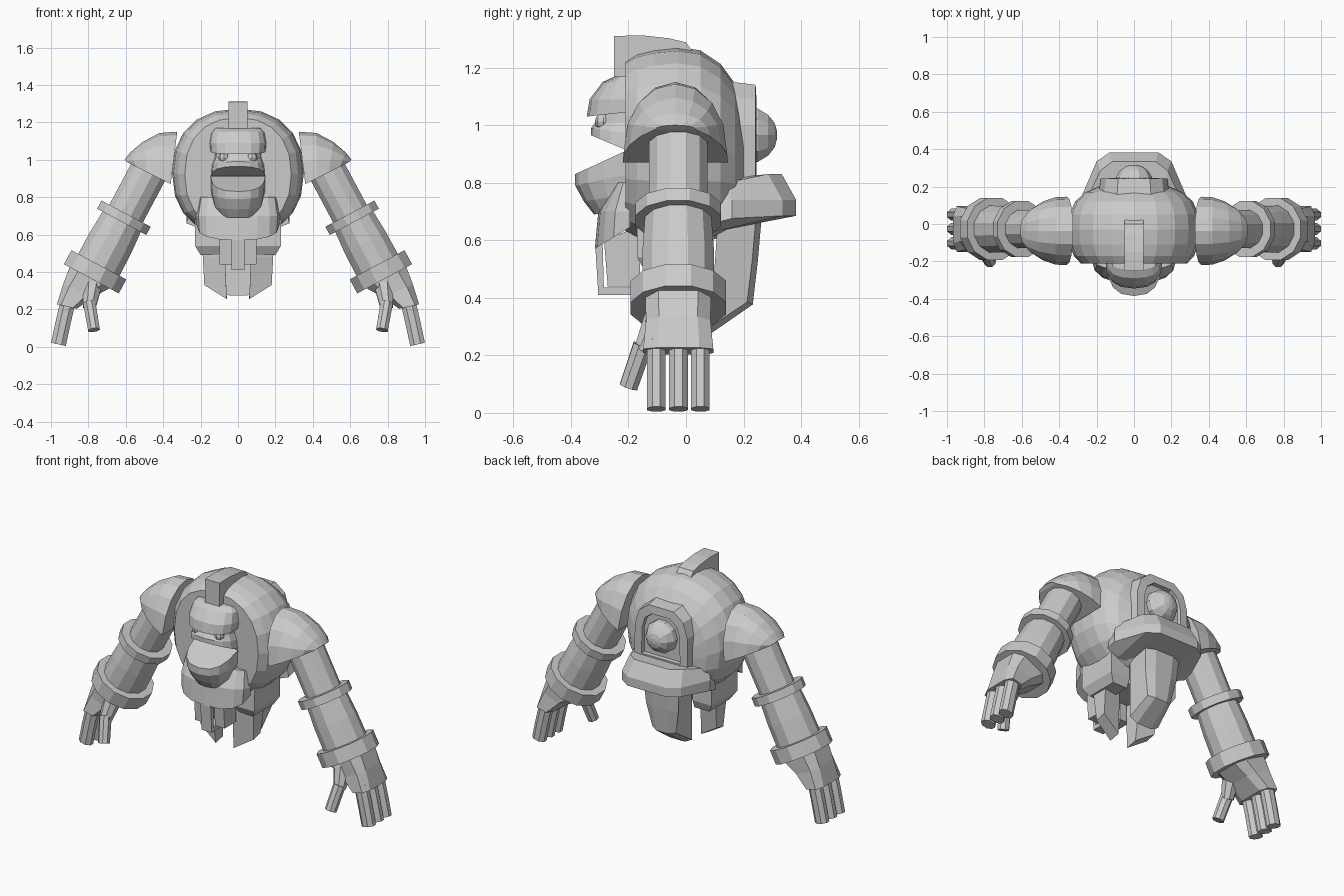
import bpy, bmesh, math
from mathutils import Vector

if "Cube" in bpy.data.objects:
    bpy.data.objects.remove(bpy.data.objects["Cube"])

grey = bpy.data.materials.new("plain grey")
grey.diffuse_color = (0.6, 0.6, 0.6, 1)
grey.use_nodes = True
grey.node_tree.nodes["Principled BSDF"].inputs["Base Color"].default_value = grey.diffuse_color


def spow(v, e):
    return math.copysign(abs(v) ** e, v)


def loft(name, rings, mirror=False):
    """Skin a stack of equal-length closed rings and cap both ends."""
    bm = bmesh.new()
    vs = [[bm.verts.new(p) for p in r] for r in rings]
    n = len(vs[0])
    for a, b in zip(vs, vs[1:]):
        for i in range(n):
            j = (i + 1) % n
            bm.faces.new((a[i], a[j], b[j], b[i]))
    bm.faces.new(vs[0])
    bm.faces.new(vs[-1])
    bmesh.ops.recalc_face_normals(bm, faces=bm.faces)
    me = bpy.data.meshes.new(name)
    bm.to_mesh(me)
    bm.free()
    me.materials.append(grey)
    ob = bpy.data.objects.new(name, me)
    bpy.context.collection.objects.link(ob)
    if mirror:
        ob.modifiers.new("mirror", 'MIRROR').use_mirror_merge = False
    return ob


def slab(name, yz, x0, x1, mirror=False):
    """Side profile extruded across x."""
    return loft(name, [[(x, y, z) for y, z in yz] for x in (x0, x1)], mirror)


def box_ring(x0, x1, y0, y1, z):
    return [(x0, y0, z), (x1, y0, z), (x1, y1, z), (x0, y1, z)]


def tube(name, stations, n=10, mirror=True, flat=1.0):
    """Round limb through (point, radius) stations, with shared direction."""
    d = (Vector(stations[-1][0]) - Vector(stations[0][0])).normalized()
    v = Vector((0, 1, 0))
    u = d.cross(v).normalized()
    v = u.cross(d)
    ang = [2 * math.pi * (i + 0.5) / n for i in range(n)]
    return loft(name, [[Vector(p) + u * (r * flat * math.cos(a)) + v * (r * math.sin(a))
                        for a in ang] for p, r in stations], mirror)


def bulge(name, levels, yb, n=8, e=0.8):
    """Forward half-round stack; level = width, depth, back z, front z."""
    rings = []
    for w, d, zb, zf in levels:
        r = []
        for i in range(n + 1):
            t = math.pi * i / n
            s = spow(math.sin(t), e) if 0 < i < n else 0
            r.append((w * spow(math.cos(t), e), yb - d * s, zb + (zf - zb) * s))
        rings.append(r)
    return loft(name, rings)


# Barrel torso, skinned from front to back
torso = []
for y, rx, top, bot in ((-.21, .285, 1.225, .62), (-.17, .322, 1.25, .60), (-.11, .345, 1.265, .59),
                        (-.03, .352, 1.273, .585), (.05, .345, 1.26, .59), (.12, .315, 1.213, .61),
                        (.17, .26, 1.145, .63), (.20, .19, 1.06, .66)):
    c, h = (top + bot) / 2, (top - bot) / 2
    torso.append([(rx * spow(math.cos(t), .88), y, c + h * spow(math.sin(t), .88))
                  for t in (2 * math.pi * i / 20 for i in range(20))])
loft("torso", torso)

# Head: brow, face, eyes, jaw, crest
bulge("brow", [(.148, .14, 1.045, 1.03), (.152, .13, 1.09, 1.09), (.142, .085, 1.145, 1.15),
               (.12, .04, 1.17, 1.17)], -.205)
bulge("face", [(.125, .09, 1.06, 1.06), (.125, .115, 1.01, 1.01), (.14, .13, .97, .99),
               (.145, .13, .91, .965)], -.2)
for x in (-.075, .075):
    bpy.ops.mesh.primitive_uv_sphere_add(segments=8, ring_count=6, radius=.03,
                                         location=(x, -.287, 1.012))
    bpy.context.object.name = "eye"
    bpy.context.object.data.materials.append(grey)
bulge("lower_jaw", [(.147, .185, .915, .83), (.144, .185, .83, .79), (.13, .155, .76, .735),
                    (.10, .12, .70, .69)], -.2)
slab("head_crest", [(-.25, 1.15), (-.25, 1.31), (-.15, 1.312), (-.06, 1.302), (0, 1.288),
                    (.025, 1.255), (-.03, 1.2)], -.05, .05)

# Belly collar beneath the jaw
bulge("belly", [(.21, .05, .80, .80), (.225, .11, .70, .70), (.22, .122, .645, .57)], -.195)

# Back bumper with angled plan and sloping faces
rows = []
for x, y in ((-.275, .16), (-.20, .335), (-.13, .383), (.13, .383), (.20, .335), (.275, .16)):
    drop = max(0, abs(x) - .2) * .4
    yi = .10
    rows.append([(x, yi, .63 + drop), (x, y, .685 - drop * .3), (x, y, .74),
                 (x * .9, max(y - .05, .14), .83 - drop), (x * .9, yi, .81 - drop)])
loft("back_bumper", rows)

# Tombstone frame on the back, with recessed middle and dome
outer = [(.18, .78), (.178, 1.0), (.15, 1.09), (.085, 1.14)]
outer = outer + [(-x, z) for x, z in reversed(outer)]
inner = [(x * .72, .965 + (z - .965) * .72) for x, z in outer]
loft("back_frame", [[(x * s, y, .965 + (z - .965) * s) for x, z in src] for src, y, s in
                    ((outer, .12, 1.09), (outer, .242, 1), (inner, .245, 1), (inner, .222, .98))])
dome = [[(r * math.cos(a), y, .965 + r * math.sin(a)) for a in
         (2 * math.pi * i / 10 for i in range(10))]
        for y, r in ((.21, .10), (.25, .097), (.285, .075), (.308, .045), (.316, .015))]
loft("back_dome", dome)

# Hanging waist pieces
loft("hip_block", [box_ring(.10, .23, -.17, .08, .68), box_ring(.10, .23, -.17, .08, .54),
                   box_ring(.10, .20, -.14, .06, .49)], True)
slab("front_flap", [(-.315, .575), (-.305, .415), (-.285, .415), (-.29, .60)], -.035, .035)
slab("flap_foot", [(-.305, .41), (-.305, .435), (-.16, .435), (-.16, .41)], -.035, .035)
slab("front_side_flap", [(-.285, .60), (-.272, .44), (-.16, .44), (-.16, .65)], .035, .10, True)
loft("waist_core", [box_ring(-.10, .10, -.17, .11, .66), box_ring(-.08, .08, -.14, .08, .53)])

# Pointed tails hanging from the hips
loft("hip_tail", [
    [(.075, -.15, .62), (.20, -.12, .62), (.20, -.02, .62), (.075, -.03, .62)],
    [(.07, -.15, .48), (.188, -.12, .48), (.188, -.02, .48), (.07, -.04, .48)],
    [(.06, -.13, .255), (.18, -.105, .33), (.18, -.04, .345), (.06, -.06, .27)]], True)

# Broad rear tail with a rounded lower edge
rear = []
for x, lift in ((-.10, .03), (-.05, .005), (.05, .005), (.10, .03)):
    back = 0 if lift < .02 else .02
    rear.append([(x * 1.2, .11, .66), (x, .085, .27 + lift), (x * .8, .232 - back, .375 + lift / 3),
                 (x * 1.1, .25 - back, .53), (x * 1.2, .262 - back, .67)])
loft("rear_tail", rear)

# Shoulder pads: arches stepping outward
pad = []
for xp, zp, xb, zb, hw in ((.325, 1.15, .36, .87, .183), (.42, 1.143, .42, .90, .18),
                           (.51, 1.095, .485, .932, .158), (.575, 1.04, .545, .962, .12),
                           (.607, 1.0, .59, .985, .07)):
    ring = []
    for i in range(9):
        t = math.pi * i / 8
        s = spow(math.sin(t), .9) if 0 < i < 8 else 0
        ring.append((xb + (xp - xb) * s, -.037 + hw * math.cos(t), zb + (zp - zb) * s))
    pad.append(ring)
loft("shoulder_pad", pad, True)

# Arms along one slanted axis
elbow, axis = Vector((.61, -.027, .69)), Vector((.47, 0, -.883))


def on_arm(t):
    return elbow + axis * t


tube("upper_arm", [(on_arm(-.36), .105), (on_arm(0), .105)], 12)
tube("elbow_ring", [(on_arm(-.025), .154), (on_arm(.025), .154)], 12)
tube("forearm", [(on_arm(0), .118), (on_arm(.15), .128), (on_arm(.32), .13)], 12)
tube("wrist_ring", [(on_arm(.285), .172), (on_arm(.37), .172)], 12)

# Hands: flared palm, three fingers, thumb
palm = []
for cx, cz, hx, hz, hy in ((.775, .385, .12, .055, .115), (.855, .30, .08, .035, .112),
                           (.915, .215, .053, .012, .122)):
    palm.append([(cx + hx * a, -.027 + hy * b, cz + hz * a) for a, b in
                 ((-1, -.6), (-.6, -1), (.6, -1), (1, -.6), (1, .6), (.6, 1), (-.6, 1), (-1, .6))])
loft("palm", palm, True)
for y in (-.103, -.026, .05):
    tube("finger", [((.907, y, .25), .035), ((.935, y, .13), .035), ((.96, y, .013), .035)],
         8, flat=1.25)
tube("thumb_base", [((.775, -.08, .36), .06), ((.795, -.15, .21), .036)], 8)
tube("thumb", [((.795, -.15, .235), .036), ((.77, -.20, .09), .034)], 8)
